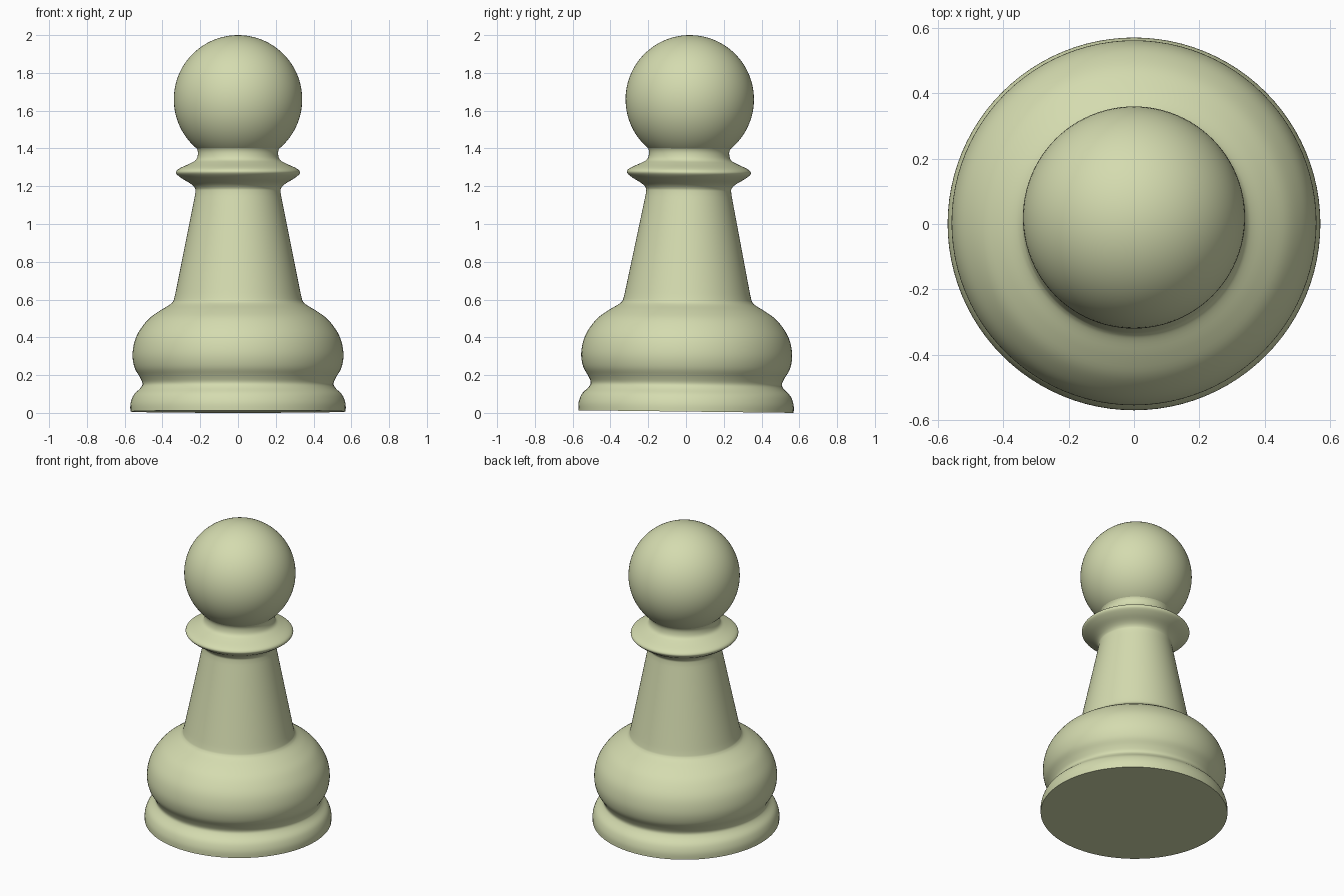
import bpy, bmesh, math
from mathutils import Matrix, Vector

if "Cube" in bpy.data.objects:
    bpy.data.objects.remove(bpy.data.objects["Cube"])

SEGMENTS = 96
LEAN = Matrix.Rotation(-0.012, 4, 'X')  # the piece leans very slightly backwards

mat = bpy.data.materials.new("pale_green")
mat.diffuse_color = (0.66, 0.71, 0.43, 1.0)
mat.use_nodes = True
mat.node_tree.nodes["Principled BSDF"].inputs["Base Color"].default_value = mat.diffuse_color


def smooth_profile(points, steps=4):
    """Catmull-Rom curve through (radius, height) points."""
    p = [Vector(q) for q in points]
    p = [p[0]] + p + [p[-1]]
    out = []
    for a, b, c, d in zip(p, p[1:], p[2:], p[3:]):
        for i in range(steps):
            t = i / steps
            out.append(0.5 * (2 * b + (c - a) * t + (2 * a - 5 * b + 4 * c - d) * t ** 2
                              + (3 * b - a - 3 * c + d) * t ** 3))
    return out + [p[-1]]


def finish(bm, name):
    bmesh.ops.recalc_face_normals(bm, faces=bm.faces)
    bm.transform(LEAN)
    mesh = bpy.data.meshes.new(name)
    bm.to_mesh(mesh)
    bm.free()
    mesh.materials.append(mat)
    obj = bpy.data.objects.new(name, mesh)
    bpy.context.collection.objects.link(obj)
    bpy.ops.object.select_all(action='DESELECT')
    bpy.context.view_layer.objects.active = obj
    obj.select_set(True)
    bpy.ops.object.shade_smooth_by_angle(angle=math.radians(40))
    return obj


def lathe(name, profile):
    bm = bmesh.new()
    rings = [[bm.verts.new((r * math.cos(a), r * math.sin(a), z))
              for a in (math.tau * i / SEGMENTS for i in range(SEGMENTS))]
             for r, z in profile]
    for lo, hi in zip(rings, rings[1:]):
        for i in range(SEGMENTS):
            j = (i + 1) % SEGMENTS
            bm.faces.new((lo[i], lo[j], hi[j], hi[i]))
    bm.faces.new(rings[0])
    bm.faces.new(rings[-1])
    return finish(bm, name)


# Turned body: foot, belly, tapered stem, collar and neck
lathe("turned_body", smooth_profile([
    (0.57, 0.007), (0.569, 0.05), (0.552, 0.095), (0.518, 0.13),     # foot
    (0.506, 0.155), (0.52, 0.19), (0.546, 0.235),                    # groove
    (0.558, 0.29), (0.555, 0.345), (0.54, 0.40), (0.512, 0.45),      # belly
    (0.47, 0.50), (0.415, 0.54), (0.365, 0.57), (0.346, 0.587),
    (0.337, 0.61), (0.318, 0.70), (0.242, 1.08), (0.226, 1.165),     # stem
    (0.228, 1.19), (0.25, 1.213), (0.295, 1.24), (0.325, 1.264),     # collar
    (0.326, 1.281), (0.305, 1.297), (0.255, 1.32), (0.224, 1.338),
    (0.213, 1.365), (0.216, 1.395), (0.24, 1.428), (0.262, 1.46),    # neck
]))

# Ball head
bm = bmesh.new()
bmesh.ops.create_uvsphere(bm, u_segments=SEGMENTS, v_segments=48, radius=0.34,
                          matrix=Matrix.Translation((0, 0, 1.66)))
finish(bm, "ball_head")
